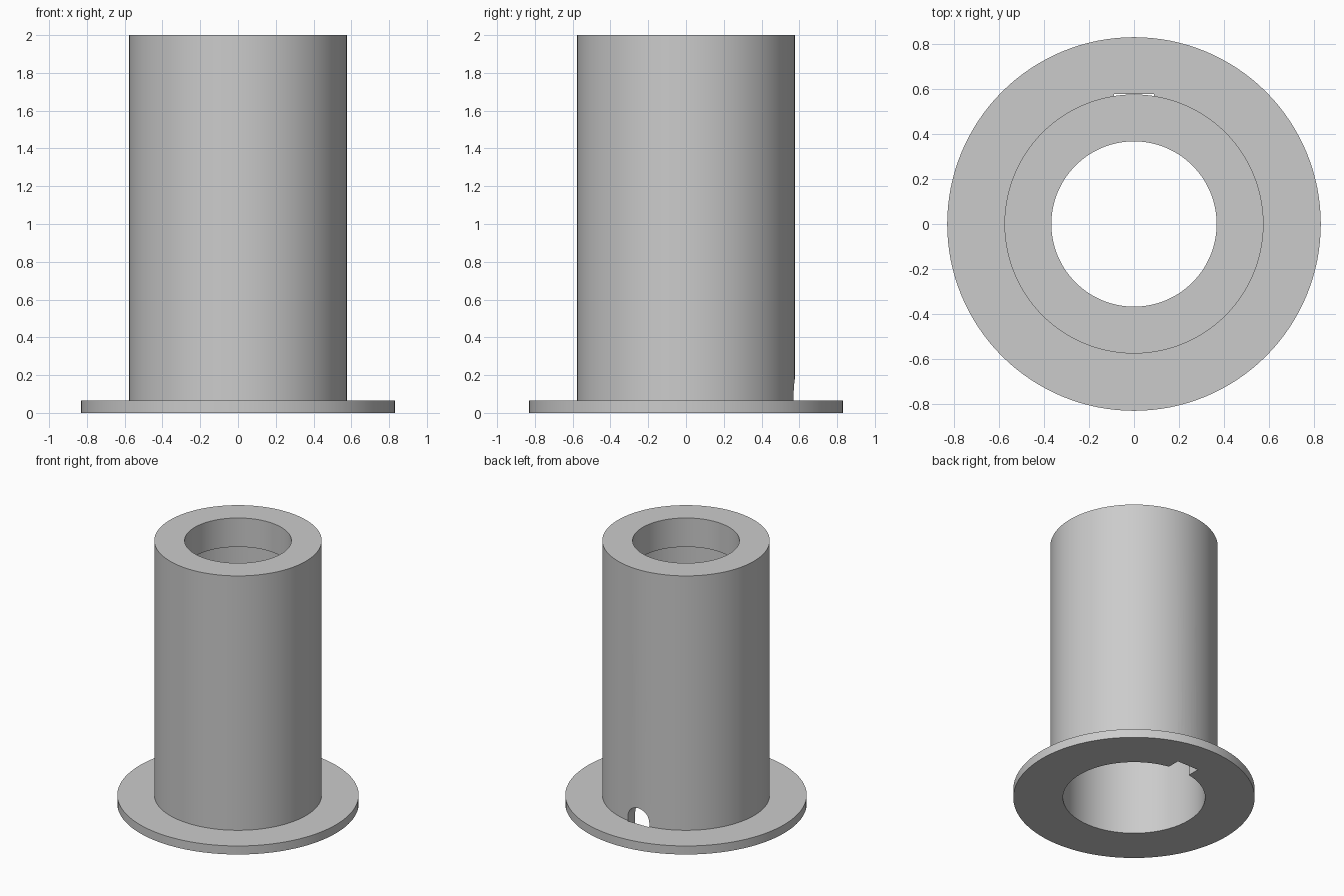
import bpy
import bmesh
import math

default = bpy.data.objects.get("Cube")
if default:
    bpy.data.objects.remove(default, do_unlink=True)

# Single grey plastic colour
GREY = (0.6, 0.6, 0.6, 1.0)
grey = bpy.data.materials.new("light grey")
grey.use_nodes = True
grey.diffuse_color = GREY
grey.node_tree.nodes["Principled BSDF"].inputs["Base Color"].default_value = GREY

OUTER, FLANGE, BORE, LIP_BORE = 0.577, 0.832, 0.49, 0.368
HEIGHT, FLANGE_TOP, LIP_BOTTOM = 2.0, 0.065, 1.78
SLOT_HALF, SLOT_SPRING = 0.09, 0.095
SEGMENTS = 128


def make_object(name, bm):
    bmesh.ops.recalc_face_normals(bm, faces=bm.faces)
    mesh = bpy.data.meshes.new(name)
    bm.to_mesh(mesh)
    bm.free()
    obj = bpy.data.objects.new(name, mesh)
    bpy.context.collection.objects.link(obj)
    mesh.materials.append(grey)
    return obj


def lathe(name, profile):
    """Revolve a closed (radius, height) profile around the z axis."""
    bm = bmesh.new()
    rings = []
    for i in range(SEGMENTS):
        a = 2 * math.pi * i / SEGMENTS
        rings.append([bm.verts.new((r * math.cos(a), r * math.sin(a), z)) for r, z in profile])
    n = len(profile)
    for i, ring in enumerate(rings):
        nxt = rings[(i + 1) % SEGMENTS]
        for j in range(n):
            k = (j + 1) % n
            bm.faces.new((ring[j], nxt[j], nxt[k], ring[k]))
    return make_object(name, bm)


def arch_prism(name, y0, y1):
    """Round-topped block running along y."""
    outline = [(-SLOT_HALF, -0.1), (SLOT_HALF, -0.1)]
    steps = 24
    for i in range(steps + 1):
        a = math.pi * i / steps
        outline.append((SLOT_HALF * math.cos(a), SLOT_SPRING + SLOT_HALF * math.sin(a)))
    bm = bmesh.new()
    base = bm.faces.new([bm.verts.new((x, y0, z)) for x, z in outline])
    moved = bmesh.ops.extrude_face_region(bm, geom=[base])["geom"]
    verts = [v for v in moved if isinstance(v, bmesh.types.BMVert)]
    bmesh.ops.translate(bm, verts=verts, vec=(0, y1 - y0, 0))
    return make_object(name, bm)


# Flanged sleeve with a wide bore and a narrower lip at the top
sleeve = lathe("flanged_sleeve", [
    (BORE, 0), (FLANGE, 0), (FLANGE, FLANGE_TOP), (OUTER, FLANGE_TOP),
    (OUTER, HEIGHT), (LIP_BORE, HEIGHT), (LIP_BORE, LIP_BOTTOM), (BORE, LIP_BOTTOM),
])

# Arched slot through the back wall, stopping at the outer wall inside the flange
cutter = arch_prism("slot_cutter", 0.35, OUTER + 0.001)
cutter.hide_render = True
cut = sleeve.modifiers.new("slot", 'BOOLEAN')
cut.operation = 'DIFFERENCE'
cut.solver = 'EXACT'
cut.object = cutter

bpy.ops.object.select_all(action='DESELECT')
bpy.context.view_layer.objects.active = sleeve
sleeve.select_set(True)
bpy.ops.object.modifier_apply(modifier=cut.name)
bpy.data.objects.remove(cutter, do_unlink=True)
bpy.ops.object.shade_smooth_by_angle(angle=math.radians(30))
